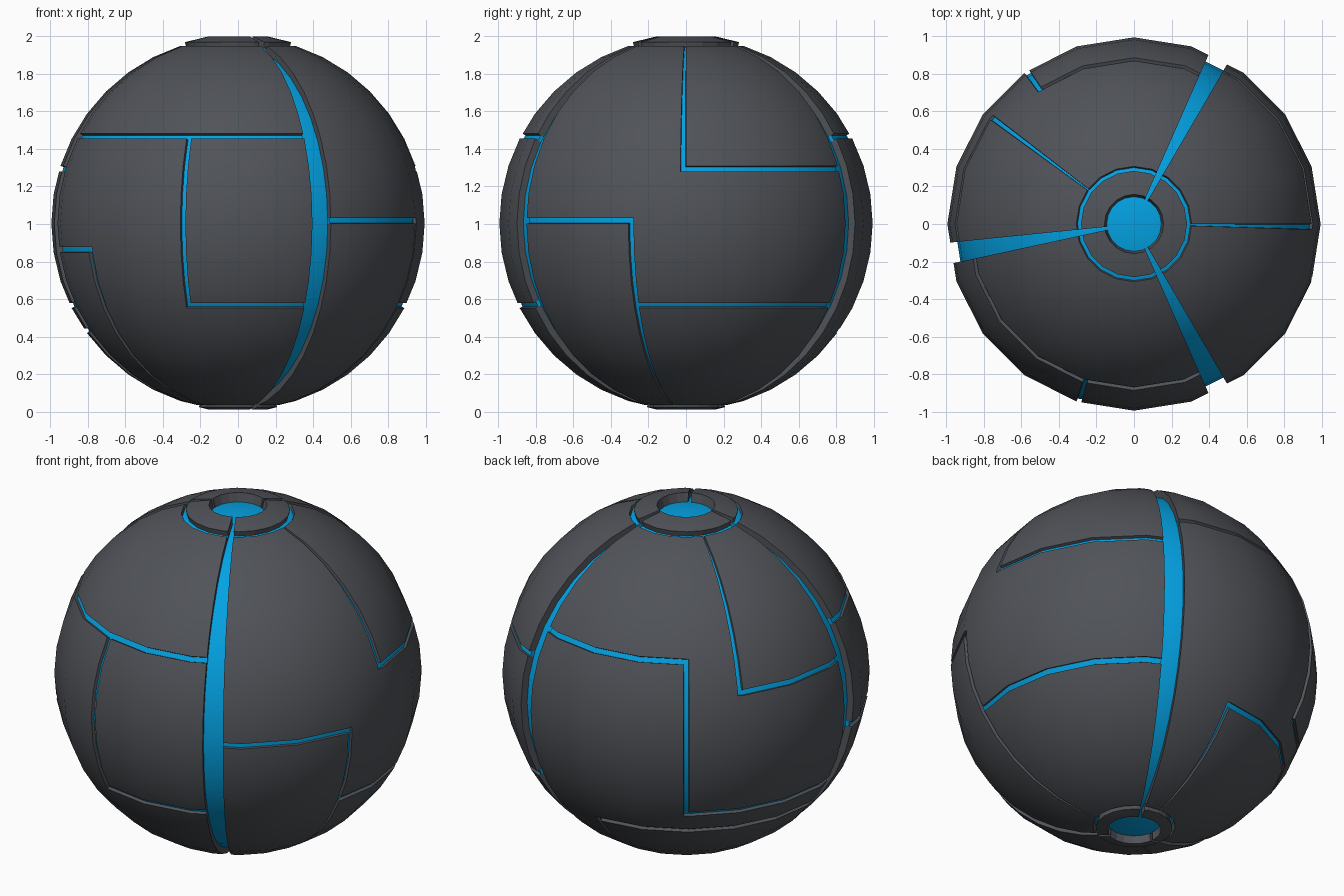
import bpy, bmesh, math

if "Cube" in bpy.data.objects:
    bpy.data.objects.remove(bpy.data.objects["Cube"])

R_OUT, R_FILL, R_CORE, CZ = 0.995, 0.978, 0.957, 1.003
HALF = 3.2                   # half width of a pole-to-pole slot in degrees

# Grooves per sector: (theta0, theta1, latitude0, latitude1) in degrees
BACK = [(142.3, 186, 16.2, 18), (142.3, 144, 16.2, 72),
        (66, 126, 27, 28.8), (124.2, 126, -27, 28.8), (124.2, 186, -27, -25.2),
        (88.3, 186, -36, -34.3), (88.3, 90, -77, -34.3)]
FRONT = [(192, 294, 27, 28.8), (252, 253.6, -27, 28.8), (252, 294, -27, -25.2),
         (192, 217.6, -9, -7.3), (216, 217.6, -77, -7.3)]
RIGHT = [(-1.8, 60, 16.2, 18), (-1.8, 0, 16.2, 72),
         (-60, -16.4, 0, 1.7), (-18, -16.4, -77, 1.7), (-18, 60, -27, -25.2)]


def material(name, color):
    m = bpy.data.materials.new(name)
    m.diffuse_color = (*color, 1)
    m.use_nodes = True
    m.node_tree.nodes["Principled BSDF"].inputs["Base Color"].default_value = m.diffuse_color
    return m


GREY = material("dark_grey", (0.08, 0.086, 0.098))
BLUE = material("bright_blue", (0.001, 0.36, 0.77))


def facet(a, step):
    """Point on a unit polygon with corners every `step` degrees."""
    k = math.floor(a / step + 1e-6)
    f = a / step - k
    p, q = math.radians(k * step), math.radians((k + 1) * step)
    return (math.cos(p) * (1 - f) + math.cos(q) * f,
            math.sin(p) * (1 - f) + math.sin(q) * f)


def breaks(lo, hi, step, extra):
    inner = [v for v in extra if lo < v < hi]
    corners = [k * step for k in range(-40, 41) if lo < k * step < hi]
    return sorted({lo, hi, *inner, *corners})


def round_shading(me):
    """Smooth sphere shading on the skins, flat shading on the groove walls."""
    normals = []
    for p in me.polygons:
        p.use_smooth = True
        side = p.normal.dot(p.center.normalized())
        for vi in p.vertices:
            radial = me.vertices[vi].co.normalized()
            if side > 0.7:
                normals.append(radial)
            elif side < -0.7:
                normals.append(-radial)
            else:
                normals.append(p.normal.copy())
    me.normals_split_custom_set(normals)


def shell(name, t_range, l_range, radius, thick, mat, grooves=(), fill=False):
    """Faceted sphere patch without its grooves (or, with fill, only the grooves)."""
    ts = breaks(*t_range, 18, [v for g in grooves for v in g[:2]])
    ls = breaks(*l_range, 9, [v for g in grooves for v in g[2:]])
    bm = bmesh.new()
    grid = []
    for l in ls:
        r, z = facet(l, 9)
        row = []
        for t in ts:
            x, y = facet(t, 18)
            row.append(bm.verts.new((radius * r * x, radius * r * y, radius * z)))
        grid.append(row)
    for j in range(len(ls) - 1):
        for i in range(len(ts) - 1):
            t, l = (ts[i] + ts[i + 1]) / 2, (ls[j] + ls[j + 1]) / 2
            if any(a < t < b and c < l < d for a, b, c, d in grooves) == fill:
                bm.faces.new((grid[j][i], grid[j][i + 1],
                              grid[j + 1][i + 1], grid[j + 1][i]))
    bmesh.ops.delete(bm, geom=[v for v in bm.verts if not v.link_faces], context='VERTS')
    me = bpy.data.meshes.new(name)
    bm.to_mesh(me)
    bm.free()
    me.materials.append(mat)
    ob = bpy.data.objects.new(name, me)
    ob.location.z = CZ
    bpy.context.collection.objects.link(ob)
    m = ob.modifiers.new("thickness", 'SOLIDIFY')
    m.thickness, m.offset = thick, -1
    bpy.context.view_layer.objects.active = ob
    bpy.ops.object.select_all(action='DESELECT')
    ob.select_set(True)
    bpy.ops.object.modifier_apply(modifier=m.name)
    round_shading(ob.data)


# Outer panels, blue groove floors and pole rings, one set per sector
sectors = (("back", 63, 189, BACK), ("front", 189, 297, FRONT), ("right", -63, 63, RIGHT))
for label, a, b, grooves in sectors:
    span = (a + HALF, b - HALF)
    # stretch grooves that end at a slot right up to it
    grooves = [(t0 - 4 if t0 - a < 4 else t0, t1 + 4 if b - t1 < 4 else t1, l0, l1)
               for t0, t1, l0, l1 in grooves]
    shell(label + "_panels", span, (-77, 72), R_OUT, 0.045, GREY, grooves)
    shell(label + "_groove_floor", span, (-77, 72), R_FILL, 0.025, BLUE, grooves, True)
    shell(label + "_top_ring", span, (73.7, 81), 1.009, 0.055, GREY)
    shell(label + "_top_ring_floor", span, (72, 73.7), R_FILL, 0.025, BLUE)
    shell(label + "_bottom_ring", span, (-81.6, -78), 1.004, 0.05, GREY)

# Glowing blue core
bpy.ops.mesh.primitive_uv_sphere_add(segments=20, ring_count=20, radius=R_CORE,
                                     location=(0, 0, CZ))
core = bpy.context.object
core.name = "inner_core"
core.data.materials.append(BLUE)
bpy.ops.object.shade_smooth_by_angle(angle=math.radians(30))
